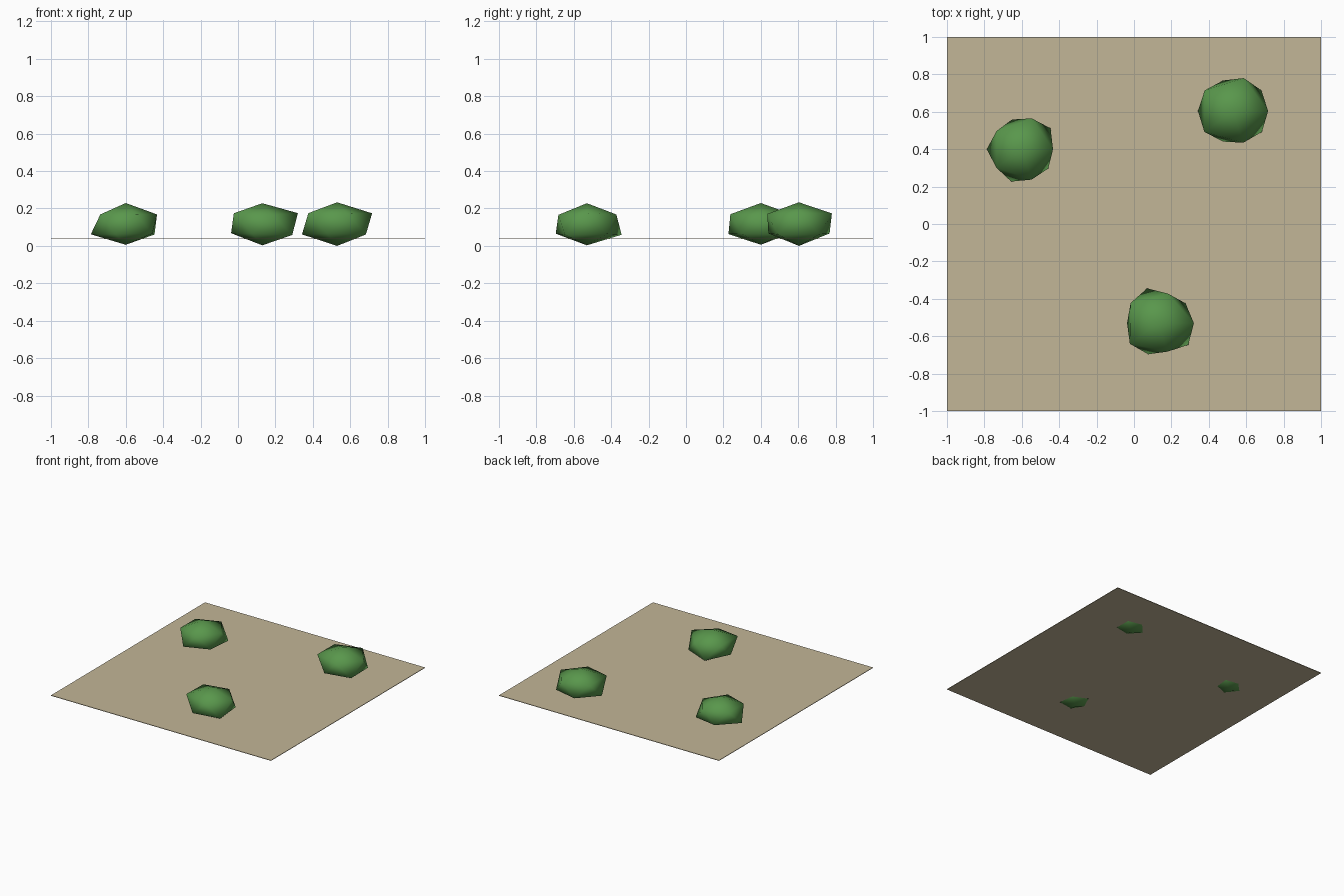
import bpy, bmesh, math

if "Cube" in bpy.data.objects:
    bpy.data.objects.remove(bpy.data.objects["Cube"])


def material(name, rgb):
    m = bpy.data.materials.new(name)
    m.diffuse_color = (*rgb, 1)
    m.use_nodes = True
    m.node_tree.nodes["Principled BSDF"].inputs["Base Color"].default_value = m.diffuse_color
    return m


SAND = material("sand", (0.54, 0.465, 0.31))
GREEN = material("leaf green", (0.10, 0.31, 0.072))


def finish(bm, name, mat, loc, smooth):
    bmesh.ops.recalc_face_normals(bm, faces=bm.faces)
    for f in bm.faces:
        f.smooth = smooth
    me = bpy.data.meshes.new(name)
    bm.to_mesh(me)
    bm.free()
    me.materials.append(mat)
    ob = bpy.data.objects.new(name, me)
    ob.location = loc
    bpy.context.collection.objects.link(ob)


# Thin square ground sheet
bm = bmesh.new()
bmesh.ops.create_cube(bm, size=1)
bmesh.ops.scale(bm, vec=(2, 2, 0.004), verts=bm.verts)
finish(bm, "ground", SAND, (0, 0, 0.038), False)


def bush(name, loc, top, bottom, radii):
    """Flattened uneven icosahedron: radii go round in 36 degree steps,
    alternating between the upper and the lower ring."""
    bm = bmesh.new()
    ring = []
    for i, r in enumerate(radii):
        a = math.radians(36 * i)
        z = 0.3 * r * (1 if i % 2 == 0 else -1)
        ring.append(bm.verts.new((r * math.cos(a), r * math.sin(a), z)))
    tip = bm.verts.new((0, 0, top))
    base = bm.verts.new((0, 0, -bottom))
    for i in range(10):
        a, b, c = (ring[(i + k) % 10] for k in range(3))
        bm.faces.new((a, b, c))
        bm.faces.new((a, c, tip if i % 2 == 0 else base))
    finish(bm, name, GREEN, loc, True)


# Three smooth-shaded bushes, sunk slightly through the ground
bush("bush_left", (-0.6, 0.4, 0.118), 0.111, 0.112,
     (.167, .19, .173, .167, .166, .187, .168, .182, .171, .175))
bush("bush_front", (0.13, -0.53, 0.118), 0.110, 0.115,
     (.19, .18, .166, .195, .183, .167, .188, .175, .16, .198))
bush("bush_right", (0.53, 0.604, 0.118), 0.115, 0.118,
     (.187, .187, .185, .172, .188, .188, .19, .172, .178, .19))
